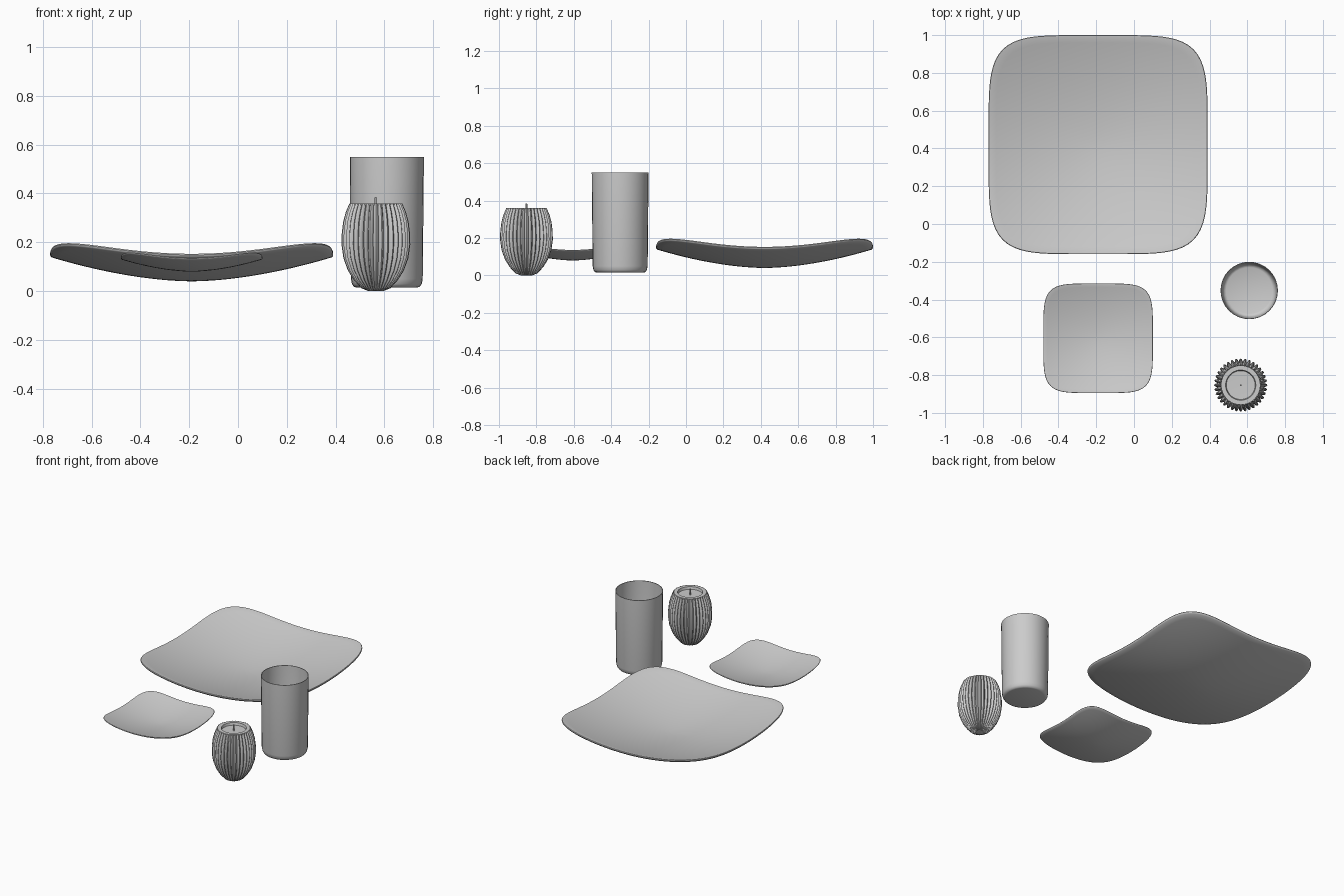
import bpy, bmesh, math

if "Cube" in bpy.data.objects:
    bpy.data.objects.remove(bpy.data.objects["Cube"])


def lathe(name, profile, centre, segs, shape=lambda i, a, z: 1.0, lift=lambda r: 0.0, angle=40):
    """Spin (radius, z) points about centre; shape scales the radius, lift raises by radius."""
    bm = bmesh.new()
    rings = []
    for r, z in profile:
        if r == 0:
            rings.append([bm.verts.new((0, 0, z))])
            continue
        ring = []
        for i in range(segs):
            a = 2 * math.pi * i / segs
            rr = r * shape(i, a, z)
            ring.append(bm.verts.new((rr * math.cos(a), rr * math.sin(a), z + lift(rr))))
        rings.append(ring)
    for lo, hi in zip(rings, rings[1:]):
        for i in range(segs):
            j = (i + 1) % segs
            if len(lo) == 1:
                bm.faces.new((lo[0], hi[j], hi[i]))
            elif len(hi) == 1:
                bm.faces.new((lo[i], lo[j], hi[0]))
            else:
                bm.faces.new((lo[i], lo[j], hi[j], hi[i]))
    bmesh.ops.recalc_face_normals(bm, faces=bm.faces)
    mesh = bpy.data.meshes.new(name)
    bm.to_mesh(mesh)
    bm.free()
    obj = bpy.data.objects.new(name, mesh)
    bpy.context.collection.objects.link(obj)
    obj.location = centre
    bpy.ops.object.select_all(action='DESELECT')
    obj.select_set(True)
    bpy.context.view_layer.objects.active = obj
    bpy.ops.object.shade_smooth_by_angle(angle=math.radians(angle))
    return obj


# Dished rounded-square plates; the small one is half the size
def plate(name, centre, half):
    def square(i, a, z):
        return (abs(math.cos(a)) ** 5 + abs(math.sin(a)) ** 5) ** -0.2

    def dish(r):
        return 0.1724 * half * (r / half) ** 1.75

    n = 18
    t = 0.026 * half
    under = [(half * 0.99 * k / n, 0) for k in range(n + 1)]
    rim = [(half * 0.998, t * 0.25), (half, t * 0.55), (half * 0.996, t * 0.9)]
    over = [(half * 0.985 * k / n, t) for k in range(n, -1, -1)]
    lathe(name, under + rim + over, centre, 128, square, dish)


plate("dinner_plate", (-0.19, 0.42, 0.04), 0.58)
plate("side_plate", (-0.19, -0.605, 0.08), 0.29)

# Drinking glass with thin wall and rounded foot
lathe("drinking_glass", [
    (0, 0.015), (0.125, 0.015), (0.135, 0.018), (0.143, 0.029), (0.147, 0.05),
    (0.152, 0.55), (0.148, 0.55),
    (0.143, 0.055), (0.139, 0.037), (0.132, 0.026), (0.122, 0.022), (0, 0.02),
], (0.61, -0.352, 0), 32)


# Ribbed barrel candle with a shallow recess on top
def ribs(i, a, z):
    return (1.0, 0.975, 0.88, 0.975)[i % 4]


candle_at = (0.565, -0.853, 0)
lathe("candle_body", [
    (0, 0.004), (0.03, 0.0), (0.06, 0.012), (0.09, 0.045), (0.115, 0.085),
    (0.133, 0.135), (0.141, 0.19), (0.14, 0.235), (0.134, 0.285),
    (0.123, 0.325), (0.108, 0.36),
], candle_at, 144, ribs)
lathe("candle_top", [
    (0.104, 0.352), (0.104, 0.36), (0.08, 0.36), (0.076, 0.343), (0, 0.341),
], candle_at, 48)

# Wick
lathe("wick", [(0, 0.335), (0.005, 0.335), (0.005, 0.383), (0, 0.385)], candle_at, 10)
